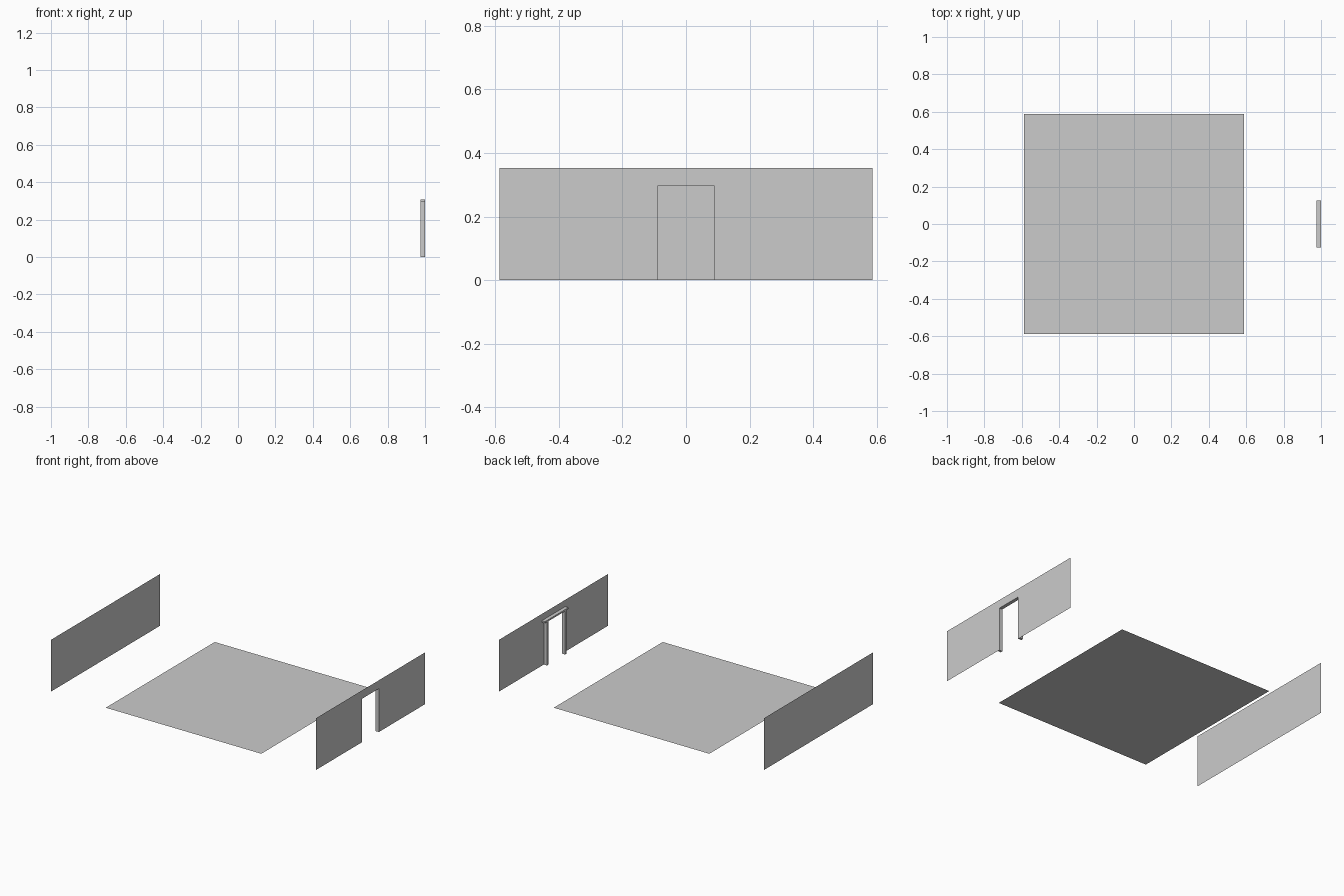
import bpy

if "Cube" in bpy.data.objects:
    bpy.data.objects.remove(bpy.data.objects["Cube"])

HALF = 0.587      # half size of floor and half length of walls
WALL_H = 0.353
DOOR_Y, DOOR_Z = 0.09, 0.296
FRAME_X = 0.976   # room side of the door frame


def mesh_object(name, verts, faces):
    mesh = bpy.data.meshes.new(name)
    mesh.from_pydata(verts, [], faces)
    mesh.update()
    obj = bpy.data.objects.new(name, mesh)
    bpy.context.collection.objects.link(obj)
    return obj


def wall(name, x, outline):
    """Flat wall panel from a (y, z) outline."""
    return mesh_object(name, [(x, y, z) for y, z in outline],
                       [tuple(range(len(outline)))])


def box(name, lo, hi):
    bpy.ops.mesh.primitive_cube_add(size=1)
    obj = bpy.context.object
    obj.name = name
    for v in obj.data.vertices:
        v.co = [lo[i] if v.co[i] < 0 else hi[i] for i in range(3)]
    return obj


# Floor panel
mesh_object("floor", [(-HALF, -HALF, 0), (HALF, -HALF, 0),
                      (HALF, HALF, 0), (-HALF, HALF, 0)], [(0, 1, 2, 3)])

# Plain wall
wall("plain_wall", -1, [(-HALF, 0), (-HALF, WALL_H), (HALF, WALL_H), (HALF, 0)])

# Wall with doorway
wall("door_wall", 1, [(-HALF, 0), (-DOOR_Y, 0), (-DOOR_Y, DOOR_Z), (DOOR_Y, DOOR_Z),
                      (DOOR_Y, 0), (HALF, 0), (HALF, WALL_H), (-HALF, WALL_H)])

# Door frame on the room side: two posts and an overhanging lintel
for name, y0, y1 in (("left_door_post", -0.105, -DOOR_Y),
                     ("right_door_post", DOOR_Y, 0.105)):
    box(name, (FRAME_X, y0, 0), (1, y1, DOOR_Z))
box("door_lintel", (FRAME_X, -0.126, DOOR_Z), (1, 0.126, 0.307))
